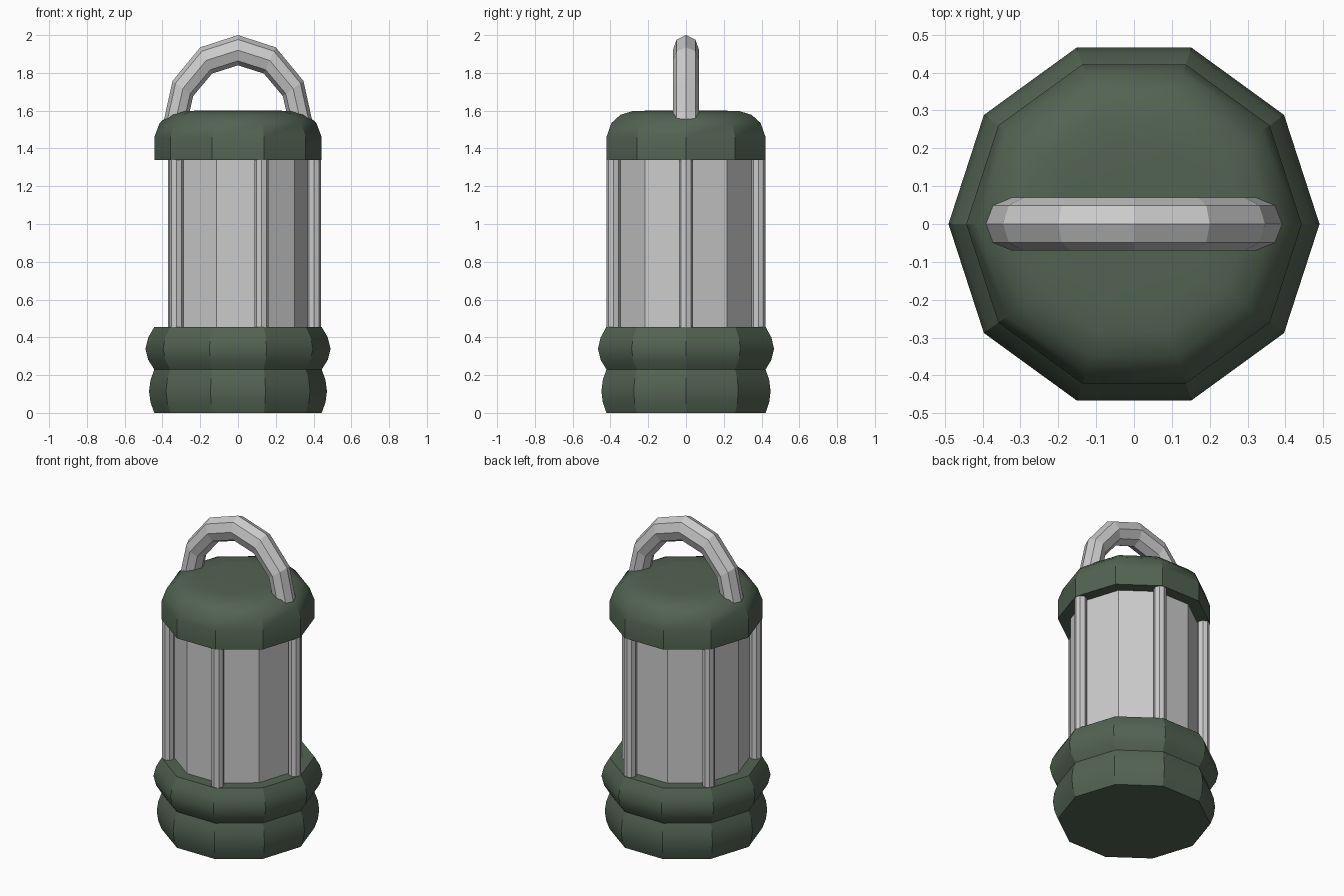
import bpy, bmesh
from math import sin, cos, pi, radians

if "Cube" in bpy.data.objects:
    bpy.data.objects.remove(bpy.data.objects["Cube"])

green = bpy.data.materials.new("dark_green")
green.diffuse_color = (0.085, 0.125, 0.085, 1)
green.use_nodes = True
green.node_tree.nodes["Principled BSDF"].inputs["Base Color"].default_value = green.diffuse_color


def finish(name, bm, mat=None, angle=None):
    bmesh.ops.recalc_face_normals(bm, faces=bm.faces)
    me = bpy.data.meshes.new(name)
    bm.to_mesh(me)
    bm.free()
    ob = bpy.data.objects.new(name, me)
    bpy.context.collection.objects.link(ob)
    if mat:
        me.materials.append(mat)
    if angle:
        bpy.ops.object.select_all(action='DESELECT')
        ob.select_set(True)
        bpy.context.view_layer.objects.active = ob
        bpy.ops.object.shade_smooth_by_angle(angle=radians(angle))
    return ob


def loft(rings):
    """Skin a list of closed rings and cap both ends."""
    bm = bmesh.new()
    vs = [[bm.verts.new(p) for p in ring] for ring in rings]
    n = len(vs[0])
    for a, b in zip(vs, vs[1:]):
        for i in range(n):
            j = (i + 1) % n
            bm.faces.new((a[i], a[j], b[j], b[i]))
    bm.faces.new(vs[0])
    bm.faces.new(vs[-1])
    return bm


def turned(profile, sides=10, cx=0, cy=0):
    return loft([[(cx + r * cos(2 * pi * i / sides), cy + r * sin(2 * pi * i / sides), z)
                  for i in range(sides)] for r, z in profile])


# Base with two stacked bulges
finish("base", turned([(0.443, 0), (0.463, 0.055), (0.471, 0.115), (0.463, 0.175),
                       (0.443, 0.23), (0.475, 0.28), (0.49, 0.34),
                       (0.475, 0.40), (0.443, 0.455)]), green, 30)

# Lamp body
finish("lamp_body", turned([(0.37, 0.44), (0.37, 1.36)]))

# Cap with rounded shoulder
finish("cap", turned([(0.443, 1.34), (0.443, 1.46), (0.415, 1.535),
                      (0.365, 1.578), (0.30, 1.597), (0.22, 1.6)]), green, 30)

# Five guard posts
for k in range(5):
    a = 2 * pi * k / 5
    finish(f"post_{k + 1}", turned([(0.037, 0.44), (0.037, 1.36)], 8,
                                   0.403 * cos(a), 0.403 * sin(a)))

# Arched carrying handle: half of a stretched ring, octagonal section
rings = []
for s in range(7):
    t = pi * s / 6
    ring = []
    for i in range(8):
        u = 2 * pi * i / 8
        ring.append(((0.337 + 0.063 * cos(u)) * cos(t), 0.07 * sin(u),
                     1.515 + (0.405 + 0.08 * cos(u)) * sin(t)))
    rings.append(ring)
finish("handle", loft(rings))
